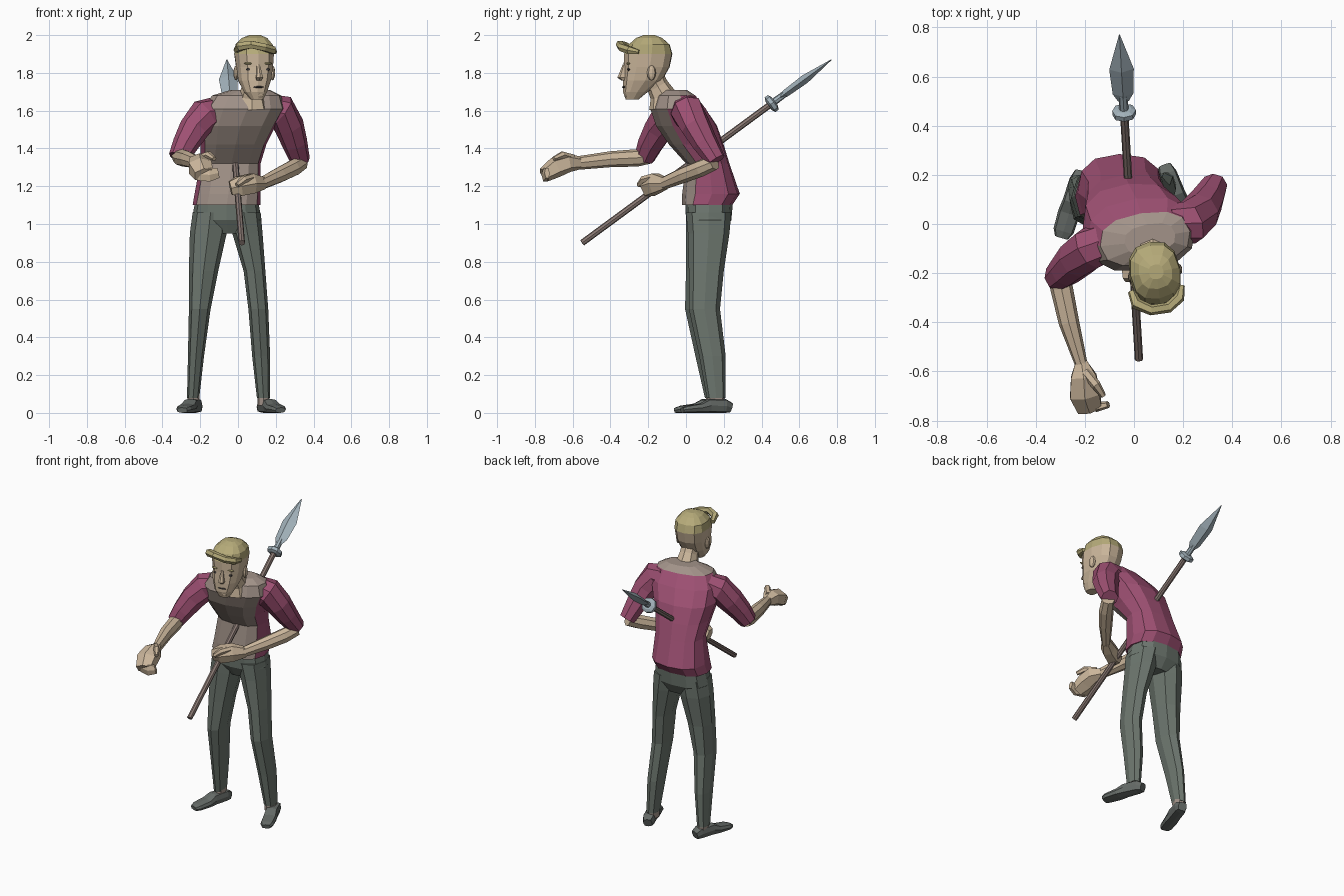
import bpy
import bmesh
from math import sin, cos, pi, radians
from mathutils import Vector, Matrix

cube = bpy.data.objects.get("Cube")
if cube:
    bpy.data.objects.remove(cube, do_unlink=True)

X, Y, Z = Vector((1, 0, 0)), Vector((0, 1, 0)), Vector((0, 0, 1))


def material(name, *rgb):
    mat = bpy.data.materials.new(name)
    mat.use_nodes = True
    mat.diffuse_color = (*rgb, 1)
    mat.node_tree.nodes["Principled BSDF"].inputs["Base Color"].default_value = (*rgb, 1)
    return mat


skin = material("skin", .60, .47, .33)
hair = material("blond hair", .46, .40, .19)
maroon = material("maroon cloth", .34, .08, .17)
linen = material("grey linen", .36, .29, .25)
trouser = material("grey green trousers", .15, .18, .155)
leather = material("shoe leather", .13, .145, .135)
steel = material("steel", .36, .44, .49)
wood = material("shaft wood", .25, .19, .17)
dark = material("dark features", .05, .045, .045)


def finish(name, bm, mats):
    bmesh.ops.recalc_face_normals(bm, faces=bm.faces)
    mesh = bpy.data.meshes.new(name)
    bm.to_mesh(mesh)
    bm.free()
    for mat in mats:
        mesh.materials.append(mat)
    obj = bpy.data.objects.new(name, mesh)
    bpy.context.collection.objects.link(obj)
    return obj


def loft(name, stations, mats, n=8, side=X, axis=None, yaw=(0, 0), box=.9, rule=None):
    """Skin rings (x, y, z, half width, half depth) along a path.
    rule(station, facing) picks a material; facing is -1 at the front."""
    bm = bmesh.new()
    rings = []
    last = len(stations) - 1
    points = [Vector(s[:3]) for s in stations]
    for k, s in enumerate(stations):
        t = axis or (points[min(k + 1, last)] - points[max(k - 1, 0)]).normalized()
        turn = radians(yaw[0] + (yaw[1] - yaw[0]) * k / last)
        u = Matrix.Rotation(turn, 3, 'Z') @ side
        u = (u - t * u.dot(t)).normalized()
        v = t.cross(u)
        ring = []
        for i in range(n):
            a = 2 * pi * i / n - pi / 2
            c, d = [(1 if f >= 0 else -1) * abs(f) ** box for f in (cos(a), sin(a))]
            ring.append(bm.verts.new(points[k] + u * c * s[3] + v * d * s[-1]))
        rings.append(ring)
    for k in range(last):
        for i in range(n):
            j = (i + 1) % n
            face = bm.faces.new((rings[k][i], rings[k][j], rings[k + 1][j], rings[k + 1][i]))
            if rule:
                face.material_index = rule(k, -cos(2 * pi * (i + .5) / n))
    bm.faces.new(rings[0])
    top = bm.faces.new(rings[-1])
    if rule:
        top.material_index = rule(last, 0)
    return finish(name, bm, mats)


def layers(rows):
    """Horizontal rings from (z, left, right, front, back) limits."""
    return [((a + b) / 2, (c + d) / 2, z, (b - a) / 2, (d - c) / 2) for z, a, b, c, d in rows]


# Torso: linen front panel and collar, maroon sides and back
loft("tunic", layers([
    (1.10, -.24, .12, -.02, .245), (1.16, -.23, .12, -.02, .285),
    (1.32, -.20, .12, .00, .23), (1.42, -.20, .15, -.09, .20),
    (1.52, -.21, .20, -.16, .165), (1.61, -.19, .25, -.19, .105),
    (1.68, -.14, .23, -.165, .045), (1.71, -.04, .17, -.12, .0)]),
    [maroon, linen], n=12, axis=Z, yaw=(0, 11), box=.8,
    rule=lambda k, f: int(f < -.6 or (k >= 5 and f < -.1) or k >= 6))

# Pelvis and legs
loft("trouser_seat", layers([
    (.95, -.19, .09, .04, .20), (1.02, -.245, .125, .0, .24),
    (1.13, -.225, .105, -.005, .25)]), [trouser], n=12, axis=Z, box=.8)
loft("right_leg", layers([
    (.08, -.27, -.205, .10, .20), (.30, -.265, -.18, .05, .20),
    (.55, -.26, -.145, -.005, .17), (.75, -.26, -.105, .0, .185),
    (.95, -.255, -.06, .0, .22), (1.06, -.24, -.05, .0, .23)]), [trouser], axis=Z)
loft("left_leg", layers([
    (.08, .10, .17, .11, .21), (.30, .075, .17, .07, .21),
    (.55, .055, .16, .015, .18), (.75, .03, .145, .015, .20),
    (.95, -.03, .13, .01, .23), (1.06, -.06, .12, .0, .24)]), [trouser], axis=Z)


# Feet, built from heel to toe
def foot(side_name, ankle, heel, toe):
    loft(side_name + "_ankle", [(*ankle, z, .032, .045) for z in (.04, .10)], [linen], axis=Z)
    heel, toe = Vector((*heel, 0)), Vector((*toe, 0))
    profile = [(0, .028, .055), (.12, .038, .075), (.45, .04, .075),
               (.62, .045, .05), (.9, .042, .038), (1, .028, .028)]
    rows = []
    for f, width, height in profile:
        p = heel.lerp(toe, f)
        rows.append((p.x, p.y, height / 2, width, height / 2))
    loft(side_name + "_shoe", rows, [leather], box=.6)


foot("right", (-.235, .15), (-.215, .21), (-.295, -.055))
foot("left", (.135, .16), (.125, .235), (.225, -.02))

# Right arm, reaching forward
loft("right_sleeve", [
    (-.09, -.06, 1.60, .08), (-.18, -.10, 1.575, .088), (-.235, -.145, 1.50, .08),
    (-.28, -.19, 1.42, .068), (-.315, -.22, 1.35, .055)], [maroon], side=Y)
loft("right_forearm", [
    (-.31, -.19, 1.365, .045), (-.295, -.26, 1.35, .046), (-.265, -.40, 1.343, .042),
    (-.215, -.57, 1.323, .026, .036)], [skin])
loft("right_hand", [
    (-.215, -.56, 1.323, .026, .034), (-.205, -.62, 1.325, .058, .05),
    (-.20, -.69, 1.30, .068, .055), (-.18, -.75, 1.26, .055, .04)], [skin], n=6, box=.8)
loft("right_fingers", [
    (-.21, -.735, 1.265, .04, .02), (-.15, -.745, 1.26, .04, .02),
    (-.105, -.735, 1.27, .03, .014)], [skin], n=6, side=Z)
loft("right_thumb", [
    (-.20, -.60, 1.35, .02), (-.155, -.655, 1.365, .02), (-.125, -.70, 1.345, .012)],
    [skin], n=6, side=Z)

# Left arm, bent back and gripping the shaft
loft("left_sleeve", [
    (.15, .0, 1.61, .08), (.225, .005, 1.60, .09), (.27, .05, 1.52, .08),
    (.30, .10, 1.43, .068), (.33, .16, 1.335, .052)], [maroon], side=Y)
loft("left_forearm", [
    (.335, .15, 1.325, .04), (.29, .08, 1.295, .045), (.22, -.01, 1.26, .042),
    (.125, -.12, 1.215, .034, .028)], [skin], side=Z)
loft("left_hand", [
    (.135, -.11, 1.215, .034, .028), (.075, -.16, 1.215, .058, .045),
    (.005, -.195, 1.20, .058, .05), (-.04, -.20, 1.19, .04, .035)], [skin], n=6, side=Z, box=.8)
loft("left_thumb", [
    (.08, -.17, 1.25, .02), (.03, -.225, 1.235, .02), (-.005, -.25, 1.205, .013)],
    [skin], n=6, side=Z)

# Neck and head
loft("neck", [
    (.075, -.115, 1.61, .085, .08), (.075, -.12, 1.68, .07), (.08, -.15, 1.73, .058),
    (.085, -.19, 1.80, .06)], [skin])
TURN = 10
loft("head", layers([
    (1.66, .065, .135, -.32, -.25), (1.70, .03, .155, -.335, -.20),
    (1.76, .0, .175, -.335, -.125), (1.83, -.01, .185, -.33, -.085),
    (1.90, -.02, .19, -.33, -.07), (1.95, -.015, .185, -.305, -.085),
    (1.985, .02, .155, -.265, -.125), (2.0, .06, .12, -.225, -.165)]),
    [skin, hair], n=12, axis=Z, yaw=(TURN, TURN), box=.8, rule=lambda k, f: int(k >= 4))
loft("hair_quiff", [
    (-.01, -.275, 1.92, .015), (.01, -.325, 1.94, .025), (.07, -.35, 1.95, .022),
    (.14, -.34, 1.935, .022), (.185, -.30, 1.92, .022), (.195, -.25, 1.91, .012)],
    [hair], n=6, side=Z)


def blob(name, place, size, mat):
    """Faceted ellipsoid set in the turned frame of the head."""
    bm = bmesh.new()
    bmesh.ops.create_uvsphere(bm, u_segments=8, v_segments=6, radius=1)
    frame = Matrix.Translation((.087, -.205, 0)) @ Matrix.Rotation(radians(TURN), 4, 'Z')
    bm.transform(frame @ Matrix.Translation(place) @ Matrix.Diagonal((*size, 1)))
    finish(name, bm, [mat])


for label, s in (("right", -1), ("left", 1)):
    blob(label + "_eye", (s * .048, -.109, 1.818), (.017, .008, .009), dark)
    blob(label + "_eyebrow", (s * .05, -.111, 1.85), (.026, .009, .006), hair)
    blob(label + "_ear", (s * .098, .005, 1.80), (.014, .024, .04), skin)
blob("mouth", (0, -.127, 1.725), (.028, .008, .005), dark)
blob("chin", (.005, -.105, 1.685), (.03, .02, .022), skin)
loft("nose", [(.108, -.325, 1.845, .01), (.112, -.335, 1.80, .014, .018),
              (.113, -.34, 1.775, .02, .024), (.11, -.33, 1.76, .014, .012)],
     [skin], n=6, axis=Z, yaw=(TURN, TURN))


# Spear, running from the low front up through the back
def along(y, *radius):
    run = y + .55
    return (.02 - .06 * run, y, .9 + .735 * run, *radius)


loft("spear_shaft", [along(-.55, .017), along(.46, .017)], [wood])
loft("spear_collar", [along(y, r) for y, r in
                      ((.438, .03), (.445, .048), (.462, .048), (.469, .03))], [steel])
loft("spear_socket", [along(.44, .02), along(.54, .017)], [steel])
loft("spear_blade", [along(.50, .022, .014), along(.53, .042, .02), along(.63, .05, .024),
                     along(.77, .002, .002)], [steel], n=4)
